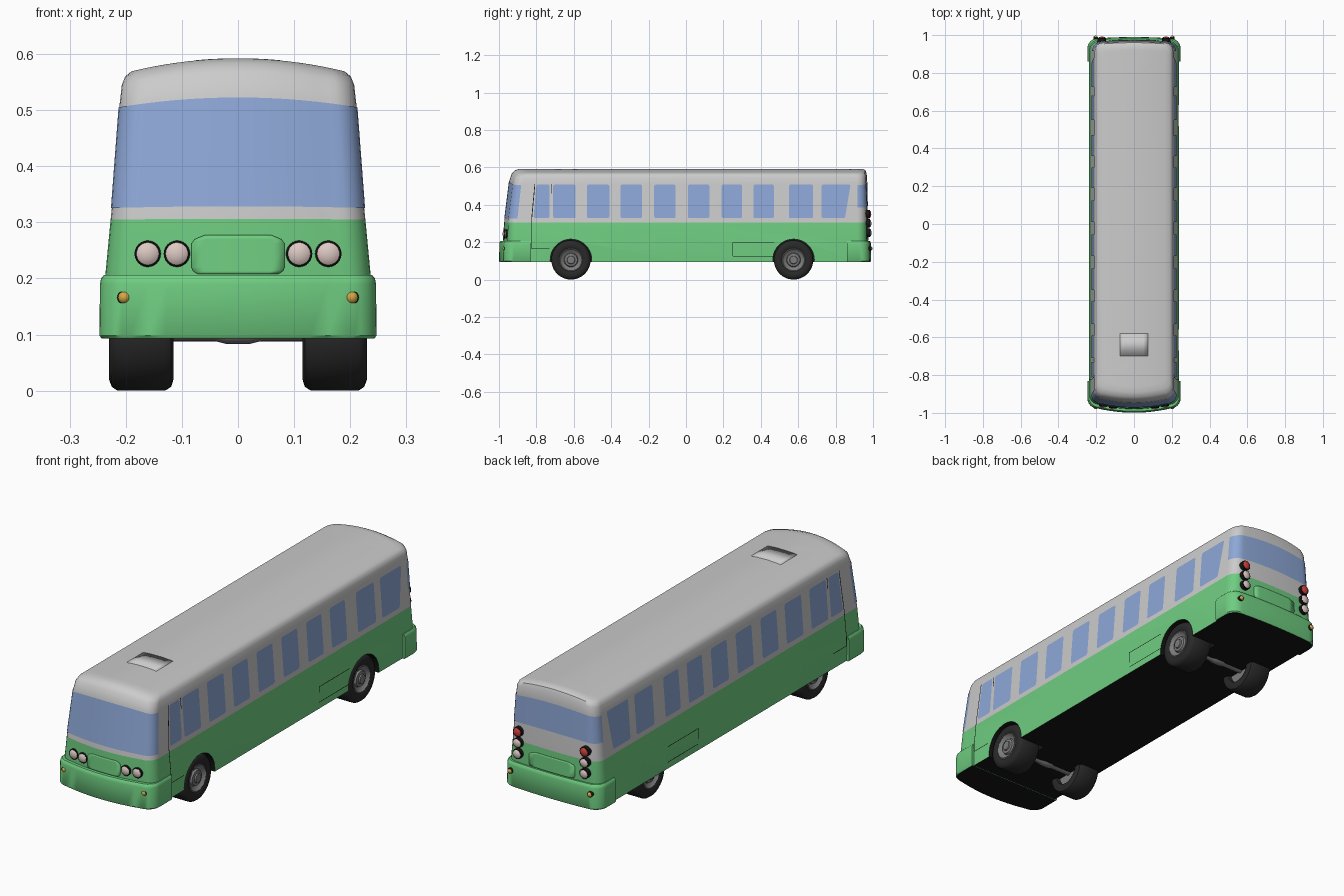
import bpy, bmesh, math
from mathutils import Matrix

if "Cube" in bpy.data.objects:
    bpy.data.objects.remove(bpy.data.objects["Cube"])


def mat(name, *rgb):
    m = bpy.data.materials.new(name)
    m.diffuse_color = (*rgb, 1)
    m.use_nodes = True
    m.node_tree.nodes["Principled BSDF"].inputs["Base Color"].default_value = m.diffuse_color
    return m


GREEN, BLACK = mat("green_paint", .16, .61, .22), mat("black", .008, .008, .008)
GLASS, TIRE = mat("glass", .27, .39, .68), mat("rubber", .022, .022, .022)
PINK, RED = mat("lamp_clear", .72, .58, .54), mat("lamp_red", .6, .05, .04)
AMBER = mat("lamp_amber", .65, .38, .06)
STEEL = mat("rim_metal", .2, .2, .2)


def finish(name, bm, mats=(), angle=40, recalc=True):
    if recalc:
        bmesh.ops.recalc_face_normals(bm, faces=bm.faces)
    me = bpy.data.meshes.new(name)
    bm.to_mesh(me)
    bm.free()
    ob = bpy.data.objects.new(name, me)
    bpy.context.collection.objects.link(ob)
    for m in mats:
        me.materials.append(m)
    smooth(ob, angle)
    return ob


def smooth(ob, angle=40):
    bpy.ops.object.select_all(action='DESELECT')
    ob.select_set(True)
    bpy.context.view_layer.objects.active = ob
    bpy.ops.object.shade_smooth_by_angle(angle=math.radians(angle))


def loft(name, rings, mats=(), closed=True, thick=0):
    bm = bmesh.new()
    vs = [[bm.verts.new(p) for p in r] for r in rings]
    n = len(vs[0])
    for a, b in zip(vs, vs[1:]):
        for i in range(n if closed else n - 1):
            j = (i + 1) % n
            bm.faces.new((a[i], a[j], b[j], b[i]))
    if closed:
        bottom = bm.faces.new(vs[0][::-1])
        bottom.material_index = min(1, max(0, len(mats) - 1))
        bm.faces.new(vs[-1])
    ob = finish(name, bm, mats, recalc=closed)
    if thick:
        ob.modifiers.new("thickness", 'SOLIDIFY').thickness = thick
    return ob


# Body sections: side height, half width, front reach, back reach, crown
ROWS = [(.095, .235, .974, .972, 0), (.2, .237, .977, .974, 0), (.305, .227, .972, .972, .001),
        (.325, .225, .970, .972, .003), (.51, .211, .945, .968, .018), (.545, .207, .932, .966, .022),
        (.56, .201, .915, .960, .024), (.569, .19, .89, .945, .023), (.5747, .165, .86, .92, .0173),
        (.5828, .12, .80, .87, .0092), (.5904, .05, .75, .80, .0016), (.592, .004, .70, .75, 0)]


def row_at(z):
    for a, b in zip(ROWS, ROWS[1:]):
        if a[0] <= z <= b[0]:
            t = (z - a[0]) / (b[0] - a[0])
            return tuple(p + (q - p) * t for p, q in zip(a, b))


def bow(s):
    return .09 if s < 0 else .03


def end_path(row, s, y_end=None, off=0):
    """U-shaped plan curve round the front (s=-1) or back (s=1)."""
    z, w, f, b, c = row
    w, d = w + off, (f if s < 0 else b) + off
    r = .22 * w
    k = bow(s) * w
    half = [((w - r) * i / 6, d - k * (i / 6) ** 2) for i in range(7)]
    for i in range(1, 7):
        a = math.pi / 2 * (1 - i / 6)
        half.append((w - r + r * math.cos(a), d - k - r + r * math.sin(a)))
    if y_end is not None:
        half.append((w, y_end))
    pts = [(-x, y) for x, y in half[:0:-1]] + half
    return [(x, s * y, z + c * (1 - (x / w) ** 2)) for x, y in pts]


def ring(row):
    return end_path(row, -1, 0) + end_path(row, 1)[::-1]


def end_y(x, z, s):
    _, w, f, b, _ = row_at(z)
    return s * ((f if s < 0 else b) - bow(s) * w * (x / (.78 * w)) ** 2)


def lathe(name, prof, m, loc, turn=0, seg=40):
    """Spin (x, radius) profile round the x axis, then turn about z."""
    bm = bmesh.new()
    vs = [bm.verts.new((x, 0, r)) for x, r in prof]
    es = [bm.edges.new(p) for p in zip(vs, vs[1:])]
    bmesh.ops.spin(bm, geom=vs + es, cent=(0, 0, 0), axis=(1, 0, 0), angle=2 * math.pi, steps=seg)
    bmesh.ops.remove_doubles(bm, verts=bm.verts, dist=1e-5)
    bm.transform(Matrix.Translation(loc) @ Matrix.Rotation(math.radians(turn), 4, 'Z'))
    return finish(name, bm, [m] if m else [], 35)


# Body: green lower half and grey upper half
lower = loft("lower_body", [ring(r) for r in ROWS[:3]], [GREEN, BLACK])
loft("upper_body", [ring(r) for r in ROWS[2:]])

# Wheel arches cut into the lower body
WHEELS = (-.615, .575)
for y in WHEELS:
    for s in (-1, 1):
        cut = lathe("arch_cutter", [(.1, 0), (.1, .111), (.3, .111), (.3, 0)], BLACK,
                    (0, y, .105), 0 if s > 0 else 180)
        cut.hide_render = True
        mod = lower.modifiers.new("arch", 'BOOLEAN')
        mod.operation, mod.solver, mod.object = 'DIFFERENCE', 'EXACT', cut
        mod.material_mode = 'TRANSFER'
        bpy.context.view_layer.objects.active = lower
        bpy.ops.object.modifier_apply(modifier=mod.name)
        bpy.data.objects.remove(cut)
smooth(lower)

# Wheels and axles
for y in WHEELS:
    for s, side in ((1, "right"), (-1, "left")):
        turn, loc = (0 if s > 0 else 180), (0, y, .105)
        lathe(side + "_tire", [(.14, .06), (.118, .064), (.115, .085), (.119, .098), (.13, .105), (.215, .105),
                               (.225, .098), (.23, .085), (.229, .07), (.225, .062), (.2, .06)],
              TIRE, loc, turn, 48)
        lathe(side + "_rim", [(.135, 0), (.135, .062), (.224, .064), (.227, .058), (.217, .05), (.213, .038),
                              (.222, .034), (.224, .022), (.23, .02), (.23, 0)], STEEL, loc, turn, 48)
    lathe("axle", [(-.14, 0), (-.14, .017), (-.04, .017), (-.02, .022), (.02, .022), (.04, .017),
                   (.14, .017), (.14, 0)], STEEL, (0, y, .105))

# Wraparound bumpers
for s, name, d, y_end in ((-1, "front_bumper", .999, .83), (1, "rear_bumper", .99, .86)):
    secs = [(.093, .004), (.098, 0), (.19, .001), (.2, .003), (.206, .008)]
    loft(name, [end_path((z, .247 - e, d - e, d - e, 0), s, y_end) for z, e in secs], [GREEN, BLACK])

# Windscreen and rear window follow the body surface
loft("windscreen", [end_path(row_at(z), -1, off=.0015) for z in (.3255, .505)], [GLASS], False)
loft("rear_window", [end_path(row_at(z), 1, off=.0015)[::-1] for z in (.385, .505)], [GLASS], False)


def side_panels(name, polys, m, radius=0, off=.0015):
    """Flat (y, z) polygons laid on both side walls."""
    for s, side in ((1, "right_"), (-1, "left_")):
        bm = bmesh.new()
        for poly in polys:
            vs = [bm.verts.new((s * (row_at(z)[1] + off), y, z)) for y, z in poly]
            bm.faces.new(vs[::s])
        if radius:
            bmesh.ops.bevel(bm, geom=bm.verts[:], offset=radius, segments=3, profile=.5, affect='VERTICES')
        finish(side + name, bm, [m], recalc=False)


# Side windows: (bottom start, bottom end, top start, top end)
spans = [(-.815, -.73, -.80, -.73)]
spans += [(a, b, a, b) for a, b in ((-.71, -.59), (-.53, -.41), (-.35, -.235), (-.17, -.055), (.01, .125),
                                    (.19, .30), (.36, .47), (.55, .68))]
spans += [(.725, .85, .725, .88)]
side_panels("side_windows", [[(a, .328), (b, .328), (d, .508), (c, .508)] for a, b, c, d in spans], GLASS, .01)


# Door seams and skirt hatch seams
def upright(y0, z0, y1, z1, t=.002):
    return [(y0 - t, z0), (y0 + t, z0), (y1 + t, z1), (y1 - t, z1)]


def level(y0, y1, z, t=.0015):
    return [(y0, z - t), (y1, z - t), (y1, z + t), (y0, z + t)]


side_panels("door_seams", [upright(-.825, .165, -.825, .2), upright(-.825, .2, -.825, .305),
                           upright(-.825, .305, -.825, .325), upright(-.825, .325, -.808, .51),
                           upright(-.72, .46, -.72, .51), level(-.825, -.73, .165)], BLACK, off=.0008)
side_panels("hatch_seams", [level(.25, .47, .125), level(.25, .47, .197),
                            upright(.25, .125, .25, .197, .001)], BLACK, off=.0006)

# Front and rear access panels, gently raised
for s, name, k in ((-1, "front_access_panel", 1), (1, "rear_access_panel", 1.4)):
    secs = [(.208, .072), (.213, .08), (.22, .083), (.262, .083), (.27, .077), (.277, .06)]
    rings = [[(-s * k * h * i / 4, end_y(k * h * i / 4, z, s) + s * .003, z) for i in range(-4, 5)]
             for z, h in secs]
    loft(name, rings, [GREEN], False, .004)

# Roof hatch
loft("roof_hatch", [[(x / 100, y, .5925 - .637 * (x / 100) ** 2) for x in (-7.5, -5, -2, 2, 5, 7.5)]
                    for y in (-.7, -.58)], [], False, .004)


def lamp(name, x, y, z, r, s, m):
    loc, turn = (x, y, z), 90 * s
    lathe(name + "_rim", [(-.03, 0), (-.03, r * 1.12), (.005, r * 1.12), (.007, r), (.002, 0)], BLACK, loc, turn, 24)
    lathe(name, [(0, r), (.006, r), (.01, r * .75), (.0125, r * .4), (.0135, 0)], m, loc, turn, 24)


# Headlamps, rear lamp stacks and amber indicators
for s in (-1, 1):
    for x in (.109, .161):
        lamp("headlamp", s * x, end_y(x, .244, -1), .244, .021, -1, PINK)
    for z, m in ((.25, PINK), (.3, PINK), (.35, RED)):
        lamp("rear_lamp", s * .17, end_y(.17, z, 1) + .012, z, .02, 1, m)
    lamp("front_indicator", s * .203, -.967, .166, .011, -1, AMBER)
    lamp("rear_indicator", s * .203, .984, .166, .011, 1, AMBER)
